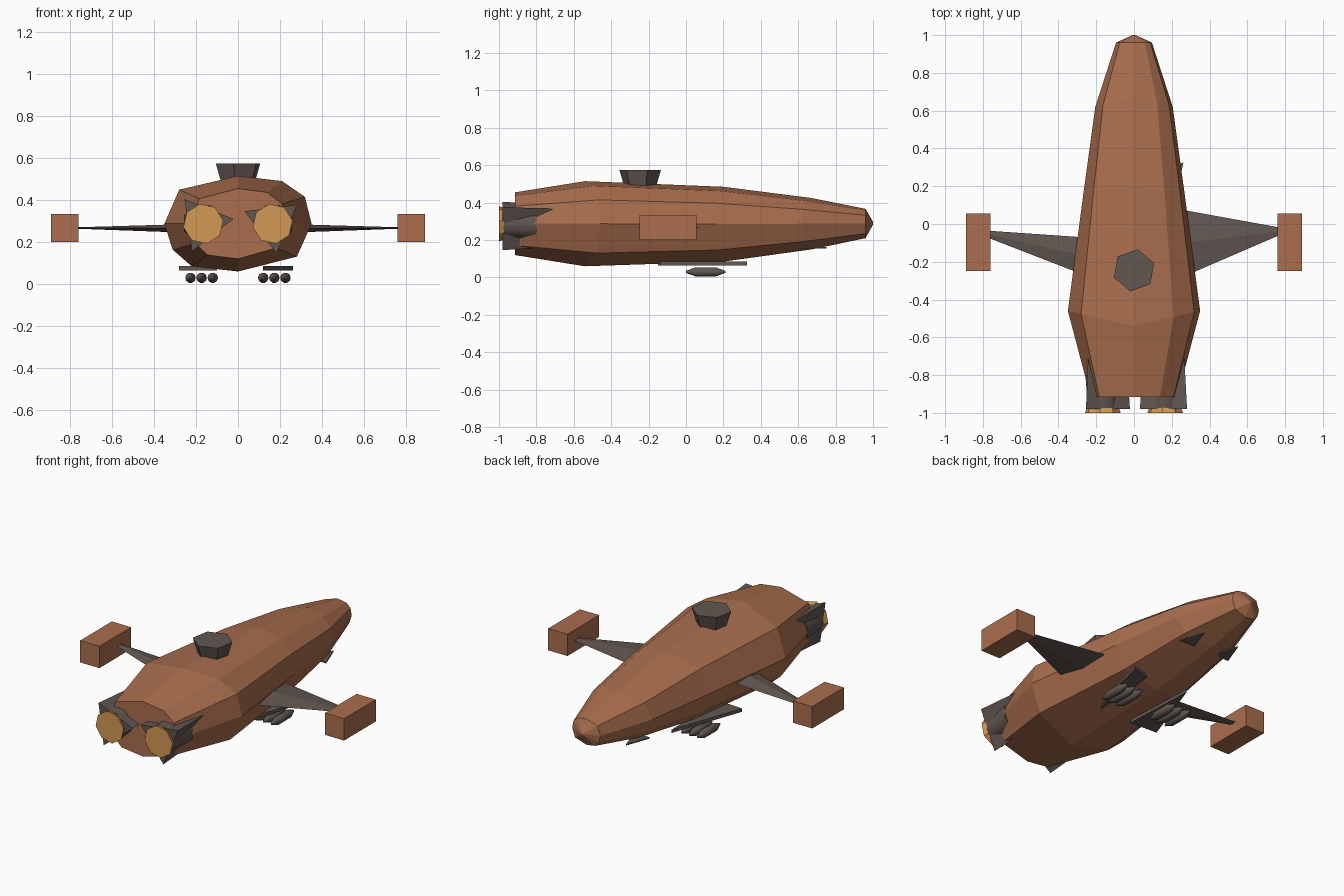
import bpy, bmesh, math
from mathutils import Matrix, Vector

cube = bpy.data.objects.get("Cube")
if cube:
    bpy.data.objects.remove(cube, do_unlink=True)


def material(name, rgb):
    m = bpy.data.materials.new(name)
    m.use_nodes = True
    m.diffuse_color = (*rgb, 1)
    m.node_tree.nodes["Principled BSDF"].inputs["Base Color"].default_value = (*rgb, 1)
    return m


RUST = material("rust_hull", (0.40, 0.155, 0.075))
GREY = material("dark_metal", (0.12, 0.095, 0.082))
GOLD = material("gold_glow", (0.65, 0.32, 0.09))


def finish(name, bm, mat, smooth=None):
    bmesh.ops.recalc_face_normals(bm, faces=bm.faces)
    mesh = bpy.data.meshes.new(name)
    bm.to_mesh(mesh)
    bm.free()
    mesh.materials.append(mat)
    ob = bpy.data.objects.new(name, mesh)
    bpy.context.collection.objects.link(ob)
    if smooth:
        bpy.ops.object.select_all(action='DESELECT')
        ob.select_set(True)
        bpy.context.view_layer.objects.active = ob
        bpy.ops.object.shade_smooth_by_angle(angle=math.radians(smooth))
    return ob


def loft(name, rings, mat, smooth=None):
    """Skin equal-length point rings and cap both ends."""
    bm = bmesh.new()
    loops = [[bm.verts.new(p) for p in ring] for ring in rings]
    for a, b in zip(loops, loops[1:]):
        n = len(a)
        for i in range(n):
            j = (i + 1) % n
            bm.faces.new((a[i], a[j], b[j], b[i]))
    bm.faces.new(loops[0])
    bm.faces.new(loops[-1])
    return finish(name, bm, mat, smooth)


def ring_y(x, y, z, r, sides, turn=0):
    steps = [math.radians(turn + 360 * i / sides) for i in range(sides)]
    return [(x + r * math.cos(t), y, z + r * math.sin(t)) for t in steps]


def plate(name, corners, z, thick, mat):
    return loft(name, [[(x, y, z + s * thick / 2) for x, y in corners] for s in (-1, 1)], mat)


# Faceted hull: one lopsided cross-section scaled along the length
profile = [(0, 1), (0.6, 0.89), (0.91, 0.56), (1, 0), (0.8, -0.69),
           (0, -1), (-0.63, -0.89), (-0.89, -0.54), (-1, 0), (-0.8, 0.71)]
stations = [  # y, half width, bottom, top, lean
    (-0.915, 0.23, 0.12, 0.455, 0),
    (-0.54, 0.35, 0.06, 0.515, 0.08),
    (0.2, 0.268, 0.085, 0.485, -0.04),
    (0.67, 0.205, 0.15, 0.425, -0.05),
    (0.96, 0.095, 0.21, 0.367, 0),
    (1.0, 0.008, 0.283, 0.297, 0)]
hull = []
for y, w, low, high, lean in stations:
    hull.append([(px * w, y + lean * abs(px), (low + high) / 2 + pz * (high - low) / 2)
                 for px, pz in profile])
loft("hull", hull, RUST)

# Turret on the back, flaring upward
bm = bmesh.new()
bmesh.ops.create_cone(bm, cap_ends=True, segments=6, radius1=0.078, radius2=0.113, depth=0.115,
                      matrix=Matrix.Translation((0, -0.245, 0.5175)) @ Matrix.Rotation(math.radians(-10), 4, 'Z'))
finish("turret", bm, GREY)

# Tapered wings: root and tip each have a flat diamond section
wings = {"left": (1, 0.085, -0.305, -0.02), "right": (-1, -0.075, -0.295, -0.035)}
for side, (s, lead, trail, tip) in wings.items():
    rings = []
    for x, front, back, half, z in ((0.2, lead, trail, 0.022, 0.265), (0.78, tip, tip - 0.035, 0.003, 0.267)):
        mid = (front + back) / 2
        rings.append([(s * x, front, z), (s * x, mid, z + half), (s * x, back, z), (s * x, mid, z - half)])
    loft(side + "_wing", rings, GREY)

    # Wingtip box
    bm = bmesh.new()
    bmesh.ops.create_cube(bm, size=1, matrix=Matrix.Translation((s * 0.825, -0.0965, 0.268))
                          @ Matrix.Diagonal((0.13, 0.305, 0.133, 1)))
    finish(side + "_wingtip_box", bm, RUST)

    # Engine: three-sided housing with an octagonal glowing nozzle
    turn = 22 if s > 0 else 8
    cx = s * 0.165
    loft(side + "_engine_housing",
         [ring_y(cx, -0.98, 0.29, 0.145, 3, 120 + turn if s < 0 else turn + 90 - 75),
          ring_y(cx, -0.6, 0.29, 0.12, 3, 120 + turn if s < 0 else turn + 90 - 75)], GREY)
    loft(side + "_engine_core",
         [ring_y(cx, -0.975, 0.29, 0.085, 8, 22.5), ring_y(cx, -0.8, 0.29, 0.1, 8, 22.5)], GREY, 50)
    loft(side + "_engine_nozzle",
         [ring_y(cx, -1.0, 0.287, 0.096, 8, 10), ring_y(cx, -0.972, 0.287, 0.085, 8, 10)], GOLD)

    # Slung pods in a row of three
    for k, x in enumerate((0.12, 0.173, 0.226)):
        path = [(0.0, 0.006), (0.05, 0.025), (0.16, 0.025), (0.21, 0.006)]
        loft(f"{side}_pod_{k + 1}", [ring_y(s * x, y, 0.03, r, 10) for y, r in path], GREY, 50)

    # Small blade under the nose
    plate(side + "_nose_blade", [(s * 0.175, 0.6), (s * 0.12, 0.75), (s * 0.07, 0.6)], 0.16, 0.008, GREY)

# Triangular pod carriers, set at different angles
plate("left_pod_carrier", [(0.262, 0.325), (0.15, 0.29), (0.12, -0.14), (0.2, 0.05)], 0.075, 0.02, GREY)
plate("right_pod_carrier", [(-0.12, 0.31), (-0.1, -0.15), (-0.28, -0.14)], 0.075, 0.02, GREY)
